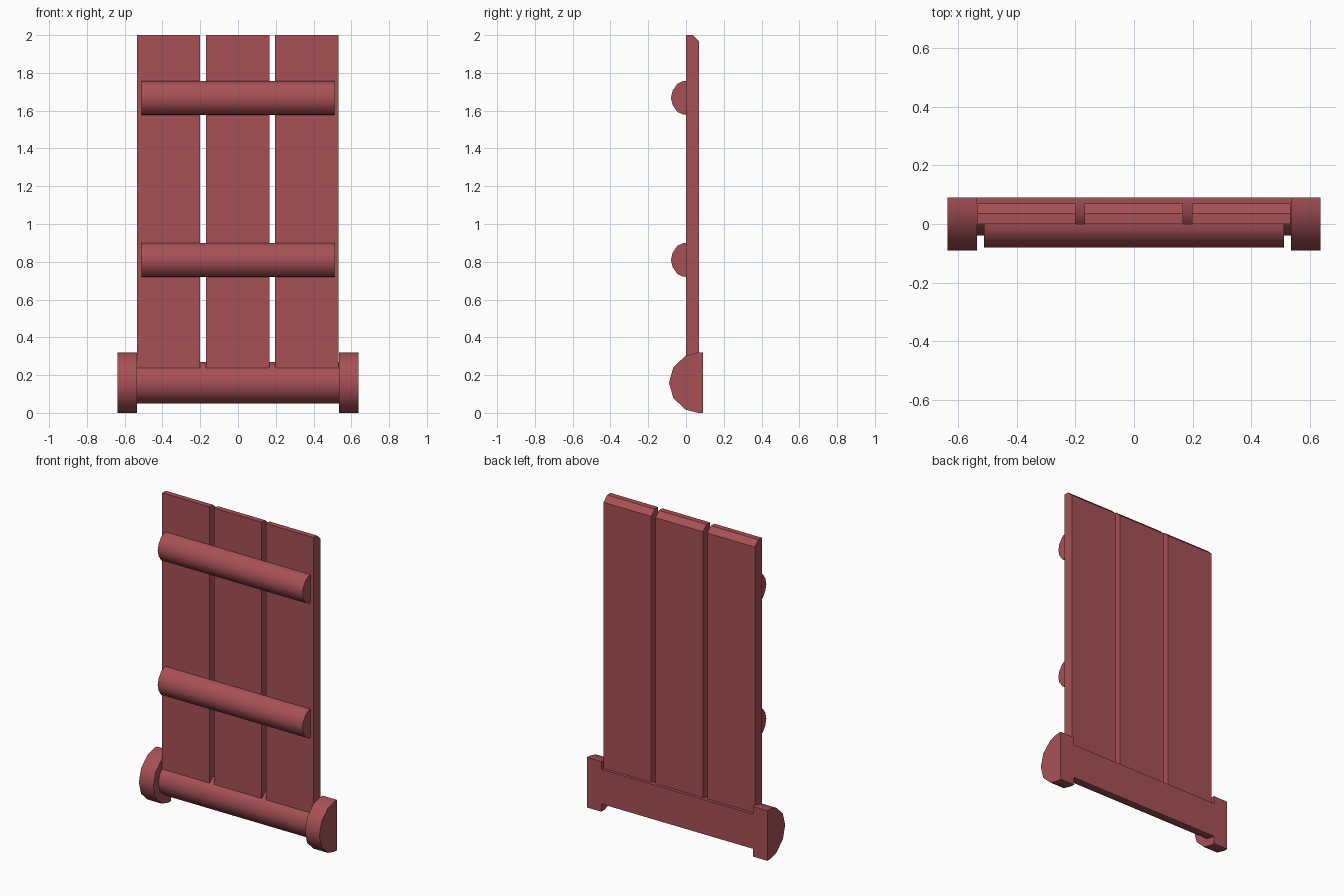
import bpy, bmesh, math

if "Cube" in bpy.data.objects:
    bpy.data.objects.remove(bpy.data.objects["Cube"])

wood = bpy.data.materials.new("red_brown_wood")
wood.diffuse_color = (0.39, 0.083, 0.093, 1)
wood.use_nodes = True
wood.node_tree.nodes["Principled BSDF"].inputs["Base Color"].default_value = wood.diffuse_color


def extrude_x(name, profile, x0, x1, smooth=False):
    """Sweep a closed (y, z) profile along x."""
    bm = bmesh.new()
    face = bm.faces.new([bm.verts.new((x0, y, z)) for y, z in profile])
    res = bmesh.ops.extrude_face_region(bm, geom=[face])
    verts = [v for v in res["geom"] if isinstance(v, bmesh.types.BMVert)]
    bmesh.ops.translate(bm, verts=verts, vec=(x1 - x0, 0, 0))
    bmesh.ops.recalc_face_normals(bm, faces=bm.faces)
    mesh = bpy.data.meshes.new(name)
    bm.to_mesh(mesh)
    bm.free()
    mesh.materials.append(wood)
    obj = bpy.data.objects.new(name, mesh)
    bpy.context.collection.objects.link(obj)
    if smooth:
        bpy.ops.object.select_all(action='DESELECT')
        obj.select_set(True)
        bpy.context.view_layer.objects.active = obj
        bpy.ops.object.shade_smooth_by_angle(angle=math.radians(50))
    return obj


def half_round(upper, z, y_back=0.0, sy=1.0, sz=1.0):
    """Mirror an upper half profile of (depth, height) about height z."""
    pts = upper + [(d, -h) for d, h in reversed(upper) if h > 0]
    return [(y_back - d * sy, z + h * sz) for d, h in pts]


# vertical planks, bevelled along the top rear edge
plank = [(0, 0.2), (0, 2.0), (0.035, 2.0), (0.07, 1.967), (0.07, 0.2)]
for side, x0, x1 in (("left", -0.535, -0.2), ("middle", -0.169, 0.167), ("right", 0.197, 0.533)):
    extrude_x("plank_" + side, plank, x0, x1)

# half-round cross battens
batten = [(0, 0.09), (0.017, 0.088), (0.046, 0.074), (0.071, 0.038), (0.08, 0)]
for level, z in (("lower", 0.81), ("upper", 1.668)):
    extrude_x("batten_" + level, half_round(batten, z), -0.511, 0.511, True)

# base beam with larger rounded end caps
base = [(0, 0.16), (0.027, 0.16), (0.092, 0.143), (0.157, 0.082), (0.18, 0)]
extrude_x("base_beam", half_round(base, 0.16, 0.09, 0.722, 0.69), -0.537, 0.537, True)
for side, s in (("left", -1), ("right", 1)):
    extrude_x("end_cap_" + side, half_round(base, 0.16, 0.09), s * 0.535, s * 0.637, True)
